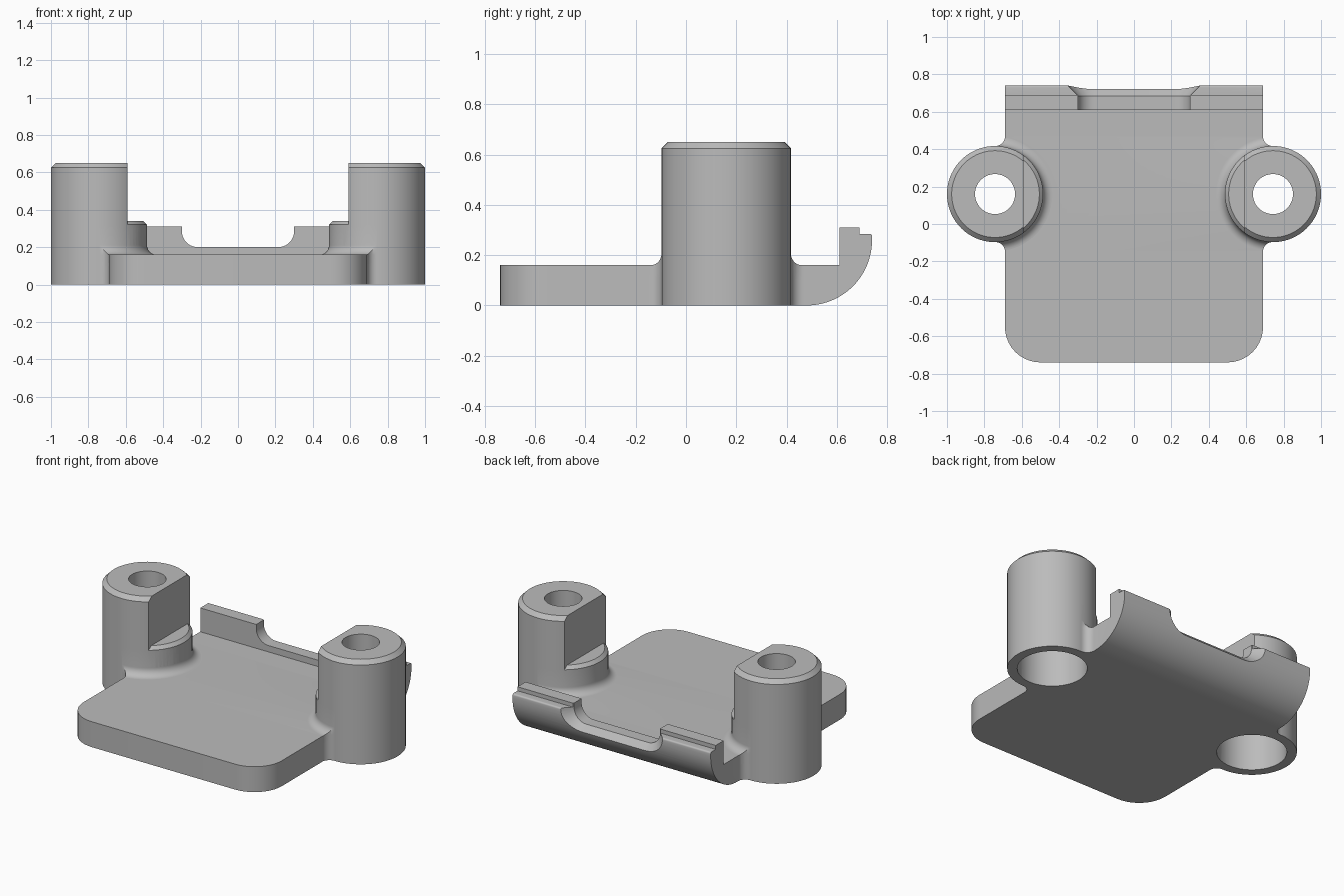
import bpy, bmesh
from math import sin, cos, pi, radians
from mathutils import Vector

if "Cube" in bpy.data.objects:
    bpy.data.objects.remove(bpy.data.objects["Cube"], do_unlink=True)

HALF_W, HALF_D, PLATE_T = 0.69, 0.74, 0.16
POST_X, POST_Y, POST_R, POST_H = 0.743, 0.16, 0.257, 0.65
FILLET = 0.05

grey = bpy.data.materials.new("plain grey")
grey.use_nodes = True
grey.diffuse_color = (0.5, 0.5, 0.5, 1)
grey.node_tree.nodes["Principled BSDF"].inputs["Base Color"].default_value = (0.5, 0.5, 0.5, 1)


def finish(name, bm):
    bmesh.ops.recalc_face_normals(bm, faces=bm.faces)
    mesh = bpy.data.meshes.new(name)
    bm.to_mesh(mesh)
    bm.free()
    mesh.materials.append(grey)
    obj = bpy.data.objects.new(name, mesh)
    bpy.context.collection.objects.link(obj)
    return obj


def loft(name, rings):
    """Closed solid through matching rings of points."""
    bm = bmesh.new()
    loops = [[bm.verts.new(p) for p in ring] for ring in rings]
    for a, b in zip(loops, loops[1:]):
        for i in range(len(a)):
            j = (i + 1) % len(a)
            bm.faces.new((a[i], a[j], b[j], b[i]))
    bm.faces.new(loops[0])
    bm.faces.new(loops[-1])
    return finish(name, bm)


def lathe(name, profile, x, steps=72):
    """Solid turned about the vertical axis of a post; profile is (radius, z)."""
    rings = [[(x + r * cos(2 * pi * i / steps), POST_Y + r * sin(2 * pi * i / steps), z)
              for i in range(steps)] for r, z in profile]
    return loft(name, rings)


def box(name, x0, x1, y0, y1, z0, z1):
    corners = [(x0, y0), (x1, y0), (x1, y1), (x0, y1)]
    return loft(name, [[(x, y, z) for x, y in corners] for z in (z0, z1)])


def arc(cx, cy, r, start, end, steps=10):
    angles = [radians(start + (end - start) * i / steps) for i in range(steps + 1)]
    return [(cx + r * cos(a), cy + r * sin(a)) for a in angles]


def combine(target, other, operation):
    mod = target.modifiers.new("combine", 'BOOLEAN')
    mod.solver = 'EXACT'
    mod.operation = operation
    mod.object = other
    bpy.context.view_layer.objects.active = target
    bpy.ops.object.modifier_apply(modifier=mod.name)
    bpy.data.objects.remove(other, do_unlink=True)


def plan_block(name):
    """Plate outline with rounded front corners and fillets running into the posts."""
    r, reach = 0.19, POST_R + FILLET
    half = arc(HALF_W - r, -HALF_D + r, r, -90, 0)
    half += arc(HALF_W + FILLET, POST_Y - reach, FILLET, 180, 90)
    half += arc(HALF_W + FILLET, POST_Y + reach, FILLET, 270, 180)
    half += [(HALF_W, 0.8)]
    outline = half + [(-x, y) for x, y in reversed(half)]
    return loft(name, [[(x, y, z) for x, y in outline] for z in (-0.1, 0.5)])


# Plate with the upturned rear hook, trimmed to the plan outline
side = [(-0.8, 0)] + arc(0.48, 0.26, 0.26, -90, 0, 24)
side += arc(0.73, 0.275, 0.01, 0, 90, 4)
side += [(0.69, 0.285), (0.69, 0.31), (0.61, 0.31), (0.61, PLATE_T), (-0.8, PLATE_T)]
bracket = loft("mounting_bracket", [[(x, y, z) for y, z in side] for x in (-0.9, 0.9)])
combine(bracket, plan_block("plan_trim"), 'INTERSECT')


# Notch in the hook, flaring outward at the back
def notch_ring(y, grow):
    half = arc(0.215, 0.285, 0.085 + grow, -90, 0) + [(0.30 + grow, 0.5)]
    return [(x, y, z) for x, z in half + [(-x, z) for x, z in reversed(half)]]


notch = loft("notch_cutter", [notch_ring(0.55, 0), notch_ring(0.685, 0), notch_ring(0.8, 0.115)])
combine(bracket, notch, 'DIFFERENCE')

for s in (1, -1):
    x = s * POST_X

    # Fillet collar where the post meets the plate
    collar_profile = [(0.22, 0.1), (POST_R + FILLET, 0.1)]
    collar_profile += arc(POST_R + FILLET, PLATE_T + FILLET, FILLET, 270, 180)
    collar_profile += [(0.22, PLATE_T + FILLET)]
    collar = lathe("post_collar", collar_profile, x)
    combine(collar, plan_block("collar_trim"), 'INTERSECT')
    combine(bracket, collar, 'UNION')

    # Chamfered post with its inner side cut flat
    post = lathe("post", [(POST_R, 0), (POST_R, POST_H - 0.025), (POST_R - 0.025, POST_H)], x)
    flat = box("flat_cutter", *sorted((s * 0.3, s * 0.59)), -0.3, 0.6, 0.3, 0.8)
    combine(post, flat, 'DIFFERENCE')

    # Low chamfered ledge in front of the flat
    ledge = lathe("post_ledge", [(POST_R, 0), (POST_R, 0.32), (POST_R - 0.02, 0.34)], x)
    combine(post, ledge, 'UNION')
    combine(bracket, post, 'UNION')

    # Screw hole and wide bore from below
    combine(bracket, lathe("hole_cutter", [(0.107, -0.1), (0.107, 0.8)], x), 'DIFFERENCE')
    combine(bracket, lathe("bore_cutter", [(0.2, -0.1), (0.2, 0.28)], x), 'DIFFERENCE')

# Smooth curved walls, crisp edges
bpy.ops.object.select_all(action='DESELECT')
bracket.select_set(True)
bpy.context.view_layer.objects.active = bracket
bpy.ops.object.shade_smooth_by_angle(angle=radians(30))
